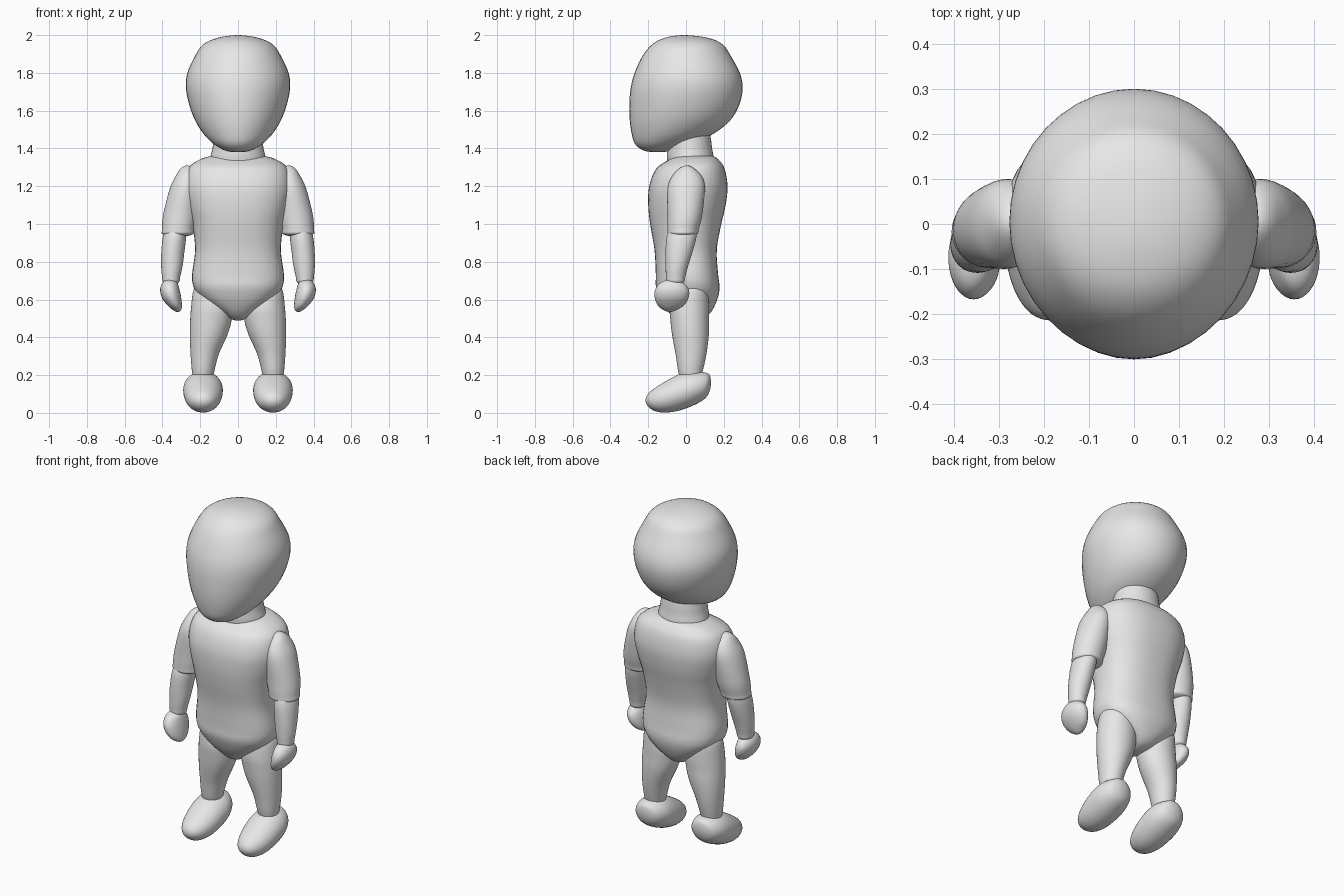
import bpy, bmesh, math

SEG, STEPS = 40, 4
grey = bpy.data.materials.new("plain grey")
grey.diffuse_color = (0.8, 0.8, 0.8, 1)


def spline(p0, p1, p2, p3, t):
    """Catmull-Rom blend of four cross-sections."""
    return [0.5 * (2 * b + (c - a) * t + (2 * a - 5 * b + 4 * c - d) * t * t
                   + (3 * b - a - 3 * c + d) * t ** 3)
            for a, b, c, d in zip(p0, p1, p2, p3)]


def loft(name, secs, axis="z", power=2.0, mirror=False):
    """Skin over rounded sections (h, a0, a1, b0, b1); both ends close in a pole."""
    flip = lambda s: (s[0], s[2], s[1], s[4], s[3])   # continues across a pole
    pts = [flip(secs[1])] + list(secs) + [flip(secs[-2])]
    rows = []
    for i in range(1, len(pts) - 2):
        rows += [spline(*pts[i - 1:i + 3], k / STEPS) for k in range(STEPS)]
    rows.append(secs[-1])

    def place(h, a, b):
        return (a, b, h) if axis == "z" else (a, h, b)

    bm = bmesh.new()
    rings = []
    for n, (h, a0, a1, b0, b1) in enumerate(rows):
        ca, cb, ra, rb = (a0 + a1) / 2, (b0 + b1) / 2, (a1 - a0) / 2, (b1 - b0) / 2
        if n in (0, len(rows) - 1):
            rings.append([bm.verts.new(place(h, ca, cb))] * SEG)
            continue
        ring = []
        for k in range(SEG):
            c, s = math.cos(2 * math.pi * k / SEG), math.sin(2 * math.pi * k / SEG)
            c = math.copysign(abs(c) ** (2 / power), c)
            s = math.copysign(abs(s) ** (2 / power), s)
            ring.append(bm.verts.new(place(h, ca + ra * c, cb + rb * s)))
        rings.append(ring)
    for r, q in zip(rings, rings[1:]):
        for k in range(SEG):
            j = (k + 1) % SEG
            bm.faces.new(list(dict.fromkeys((r[k], r[j], q[j], q[k]))))
    bmesh.ops.recalc_face_normals(bm, faces=bm.faces)
    for f in bm.faces:
        f.smooth = True
    me = bpy.data.meshes.new(name)
    bm.to_mesh(me)
    bm.free()
    me.materials.append(grey)
    ob = bpy.data.objects.new(name, me)
    bpy.context.collection.objects.link(ob)
    if mirror:
        m = ob.modifiers.new("mirror", "MIRROR")
        m.use_mirror_merge = False
    return ob


def centred(secs):
    """Sections (h, half width, b0, b1) symmetric about x = 0."""
    return [(h, -w, w, b0, b1) for h, w, b0, b1 in secs]


# head: flat face at the front, full skull at the back
loft("head", centred([
    (2.0, 0, -.01, -.01), (1.985, .11, -.115, .12), (1.95, .185, -.18, .195),
    (1.89, .227, -.23, .237), (1.80, .268, -.272, .285), (1.72, .276, -.293, .30),
    (1.63, .258, -.30, .282), (1.55, .228, -.298, .235), (1.48, .185, -.288, .15),
    (1.43, .137, -.273, .045), (1.40, .092, -.245, -.04), (1.385, .055, -.21, -.09),
    (1.38, 0, -.15, -.15)]))

# neck
loft("neck", centred([
    (1.27, 0, .02, .02), (1.28, .12, -.08, .12), (1.34, .146, -.10, .146),
    (1.40, .135, -.10, .138), (1.46, .128, -.10, .13), (1.52, .12, -.10, .11),
    (1.53, 0, .0, .0)]))

# torso, tapering to the crotch
loft("torso", centred([
    (1.372, 0, .04, .04), (1.36, .14, -.05, .14), (1.335, .215, -.10, .178),
    (1.29, .267, -.16, .205), (1.20, .285, -.195, .22), (1.10, .268, -.20, .21),
    (1.0, .242, -.19, .187), (.865, .227, -.167, .163), (.735, .243, -.16, .17),
    (.675, .238, -.16, .177), (.63, .215, -.148, .174), (.58, .165, -.125, .158),
    (.53, .09, -.09, .13), (.50, .045, -.05, .09), (.488, 0, .02, .02)]), power=2.4)

# arms and hands
loft("upper_arms", [
    (1.31, .27, .27, .003, .003), (1.295, .235, .302, -.035, .042),
    (1.25, .21, .332, -.075, .085), (1.185, .20, .362, -.098, .10),
    (1.05, .212, .396, -.098, .086), (.975, .23, .402, -.098, .068),
    (.945, .24, .397, -.09, .055), (.93, .32, .32, -.02, -.02)], mirror=True)
loft("forearms", [
    (1.0, .33, .33, -.02, -.02), (.98, .28, .38, -.08, .05),
    (.93, .275, .398, -.103, .055), (.85, .284, .406, -.108, .034),
    (.78, .293, .407, -.108, .012), (.72, .306, .402, -.106, -.004),
    (.69, .314, .395, -.10, -.012), (.67, .355, .355, -.055, -.055)], mirror=True)
loft("hands", [
    (.707, .365, .365, -.07, -.07), (.693, .325, .397, -.13, -.02),
    (.655, .31, .412, -.162, .014), (.61, .301, .403, -.166, .014),
    (.57, .297, .374, -.15, -.01), (.545, .301, .345, -.12, -.05),
    (.534, .32, .32, -.085, -.085)], mirror=True)

# legs
loft("legs", [
    (.72, .155, .155, .03, .03), (.705, .11, .20, -.03, .08),
    (.65, .06, .236, -.07, .113), (.56, .03, .248, -.086, .122),
    (.495, .033, .253, -.083, .122), (.415, .055, .255, -.074, .121),
    (.31, .102, .251, -.055, .108), (.215, .127, .243, -.04, .087),
    (.17, .14, .23, -.02, .07), (.155, .185, .185, .025, .025)], mirror=True)

# feet: sections run from heel to toe
FX = .185
loft("feet", [(y, FX - w, FX + w, z0, z1) for y, w, z0, z1 in [
    (.132, 0, .16, .16), (.125, .042, .115, .20), (.10, .078, .075, .214),
    (.04, .102, .04, .221), (-.03, .104, .014, .207), (-.10, .095, .002, .172),
    (-.16, .074, .008, .135), (-.20, .042, .033, .102), (-.214, 0, .067, .067)]],
     axis="y", mirror=True)
